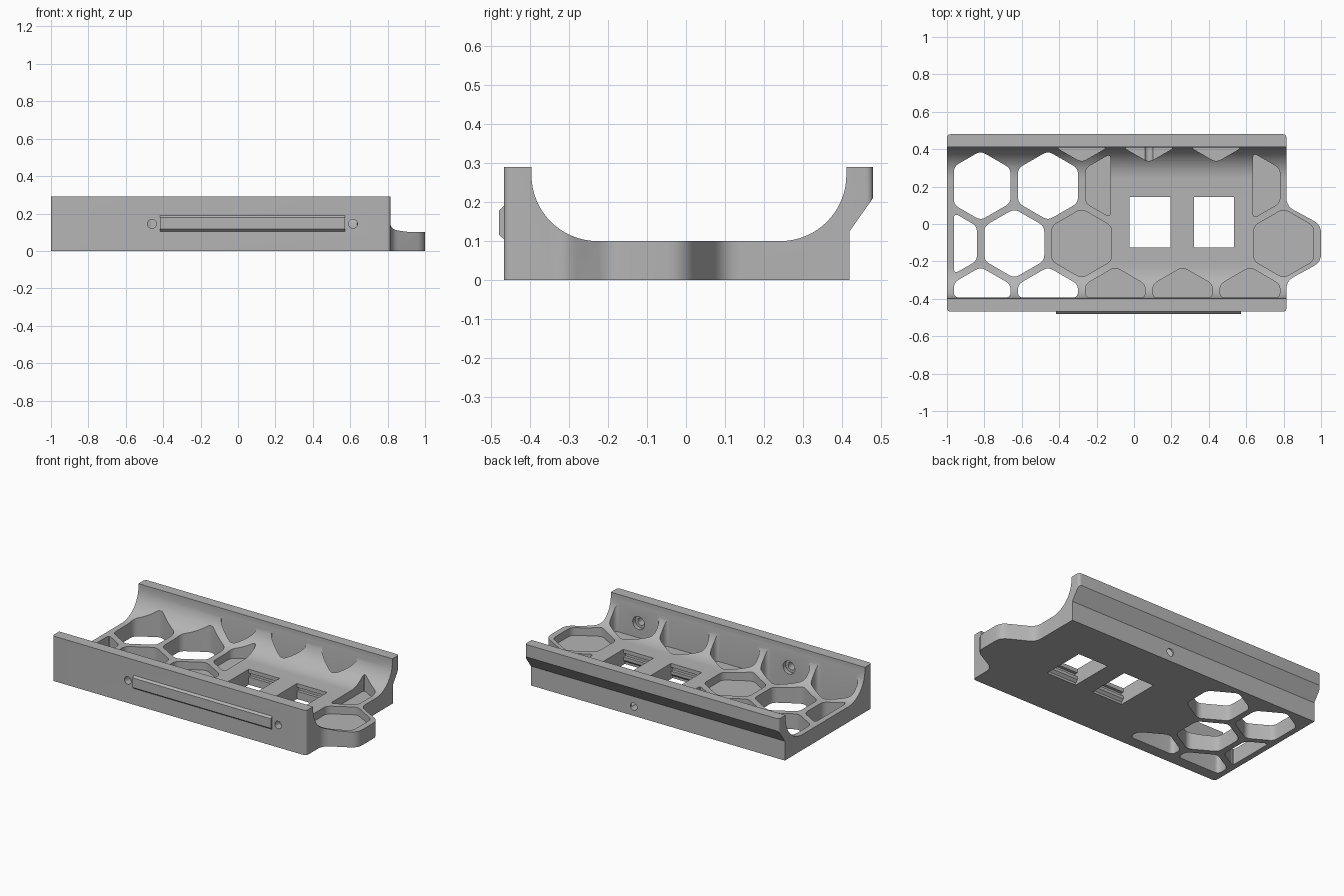
import bpy, bmesh, math
from mathutils import Vector

if "Cube" in bpy.data.objects:
    bpy.data.objects.remove(bpy.data.objects["Cube"])

grey = bpy.data.materials.new("mid grey")
grey.diffuse_color = (0.46, 0.46, 0.46, 1)
grey.use_nodes = True
grey.node_tree.nodes["Principled BSDF"].inputs["Base Color"].default_value = grey.diffuse_color


def fillet(pts, r, steps=5):
    """Round every corner of a polygon."""
    out, n = [], len(pts)
    for i in range(n):
        p = Vector(pts[i])
        a, b = Vector(pts[i - 1]) - p, Vector(pts[(i + 1) % n]) - p
        s = p + a.normalized() * min(r, a.length * 0.45)
        e = p + b.normalized() * min(r, b.length * 0.45)
        for k in range(steps + 1):
            t = k / steps
            out.append(s * (1 - t) ** 2 + p * 2 * t * (1 - t) + e * t * t)
    return out


def clip(pts, axis, limit, sign):
    """Keep the part of a polygon where sign * (coord - limit) >= 0."""
    out = []
    for i, q in enumerate(pts):
        p = pts[i - 1]
        dp, dq = sign * (p[axis] - limit), sign * (q[axis] - limit)
        if dp * dq < 0:
            t = dp / (dp - dq)
            out.append(tuple(u + (v - u) * t for u, v in zip(p, q)))
        if dq >= 0:
            out.append(q)
    return out


def prism(name, pts, lo, hi, place):
    """Extrude a 2D outline from lo to hi; place maps (u, v, w) to xyz."""
    bm = bmesh.new()
    a = [bm.verts.new(place(p[0], p[1], lo)) for p in pts]
    b = [bm.verts.new(place(p[0], p[1], hi)) for p in pts]
    bm.faces.new(a)
    bm.faces.new(b)
    for i in range(len(a)):
        bm.faces.new((a[i - 1], a[i], b[i], b[i - 1]))
    bmesh.ops.recalc_face_normals(bm, faces=bm.faces)
    me = bpy.data.meshes.new(name)
    bm.to_mesh(me)
    bm.free()
    me.materials.append(grey)
    ob = bpy.data.objects.new(name, me)
    bpy.context.collection.objects.link(ob)
    return ob


def along_x(u, v, w): return (w, u, v)
def along_y(u, v, w): return (u, w, v)
def along_z(u, v, w): return (u, v, w)


def boolean(target, tool, op='DIFFERENCE'):
    m = target.modifiers.new("boolean", 'BOOLEAN')
    m.operation, m.solver, m.object = op, 'EXACT', tool
    bpy.context.view_layer.update()
    deps = bpy.context.evaluated_depsgraph_get()
    me = bpy.data.meshes.new_from_object(target.evaluated_get(deps))
    target.modifiers.clear()
    target.data = me
    bpy.data.objects.remove(tool)


def circle(cx, cz, r, n=24):
    return [(cx + r * math.cos(2 * math.pi * i / n),
             cz + r * math.sin(2 * math.pi * i / n)) for i in range(n)]


# Cradle cross-section: curved channel between two walls
R, ZC = 0.17, 0.27
angles = [math.pi / 2 * i / 16 for i in range(17)]
section = [(0.42, 0), (0.42, 0.125), (0.48, 0.21), (0.48, 0.29), (0.412, 0.29)]
section += [(0.242 + R * math.cos(a), ZC - R * math.sin(a)) for a in angles]
section += [(-0.227 - R * math.sin(a), ZC - R * math.cos(a)) for a in angles]
section += [(-0.397, 0.29), (-0.468, 0.29), (-0.468, 0)]
cradle = prism("cradle", section, -1.0, 1.05, along_x)

# Plan outline with the rounded end tongue
TY = -0.104
plan = [(-1, -0.468), (0.815, -0.468)]
plan += [(0.815, TY - 0.2), (1.0, TY - 0.1), (1.0, TY + 0.1), (0.815, TY + 0.2)]
plan += [(0.815, 0.48), (-1, 0.48)]
rounded = []
for i, r in enumerate((0.02, 0.02, 0.045, 0.045, 0.045, 0.045, 0.02, 0.02)):
    n = len(plan)
    tri = fillet([plan[i - 1], plan[i], plan[(i + 1) % n]], r)
    rounded += tri[6:12]
boolean(cradle, prism("plan_cutter", rounded, -0.1, 0.5, along_z), 'INTERSECT')

# Honeycomb: (x, y, floor height, extra clip on x)
THROUGH, BLIND = -0.1, 0.05
cells = [(-0.82, 0.205, THROUGH, None), (-0.46, 0.205, THROUGH, None),
         (-1.0, TY, THROUGH, None), (-0.64, TY, THROUGH, None),
         (-0.82, -0.415, THROUGH, None), (-0.46, -0.415, THROUGH, None),
         (-0.28, TY, BLIND, None), (0.80, TY, BLIND, None),
         (-0.10, 0.205, BLIND, (-0.125, -1)), (0.62, 0.205, BLIND, (0.636, 1))]
cells += [(x, -0.415, BLIND, None) for x in (-0.10, 0.26, 0.62)]
cells += [(x, 0.515, BLIND, None) for x in (-0.28, 0.08, 0.44)]
for x, y, floor, extra in cells:
    hexagon = [(x + 0.185 * math.sin(math.pi / 3 * i),
                y + 0.185 * math.cos(math.pi / 3 * i)) for i in range(6)]
    hexagon = clip(hexagon, 0, -0.963, 1)
    hexagon = clip(hexagon, 1, -0.394, 1)
    hexagon = clip(hexagon, 1, 0.41, -1)
    if extra:
        hexagon = clip(hexagon, 0, *extra)
    boolean(cradle, prism("cell_cutter", fillet(hexagon, 0.03), floor, 0.4, along_z))

# Rectangular windows with a snap-in groove at front and back
for x0, x1 in ((-0.025, 0.195), (0.32, 0.535)):
    side = [(-0.14, -0.1), (-0.14, 0.015), (-0.125, 0.03), (-0.125, 0.05),
            (-0.145, 0.05), (-0.145, 0.075), (-0.125, 0.075), (-0.125, 0.2),
            (0.145, 0.2), (0.145, 0.075), (0.165, 0.075), (0.165, 0.05),
            (0.145, 0.05), (0.145, -0.1)]
    boolean(cradle, prism("window_cutter", side, x0, x1, along_x))

# Screw holes in the front wall with inner counterbores, and one in the back
for x in (-0.46, 0.615):
    boolean(cradle, prism("screw_cutter", circle(x, 0.145, 0.024), -0.6, -0.35, along_y))
    boolean(cradle, prism("bore_cutter", circle(x, 0.145, 0.042), -0.42, -0.35, along_y))
boolean(cradle, prism("back_cutter", circle(0.08, 0.06, 0.024), 0.32, 0.6, along_y))

# Raised bar on the front wall with chamfered long edges
bar = [(-0.46, 0.105), (-0.468, 0.105), (-0.48, 0.116),
       (-0.48, 0.178), (-0.468, 0.19), (-0.46, 0.19)]
front_bar = prism("front_bar", bar, -0.417, 0.572, along_x)

for ob in (cradle, front_bar):
    bpy.ops.object.select_all(action='DESELECT')
    ob.select_set(True)
    bpy.context.view_layer.objects.active = ob
    bpy.ops.object.shade_smooth_by_angle(angle=math.radians(30))
